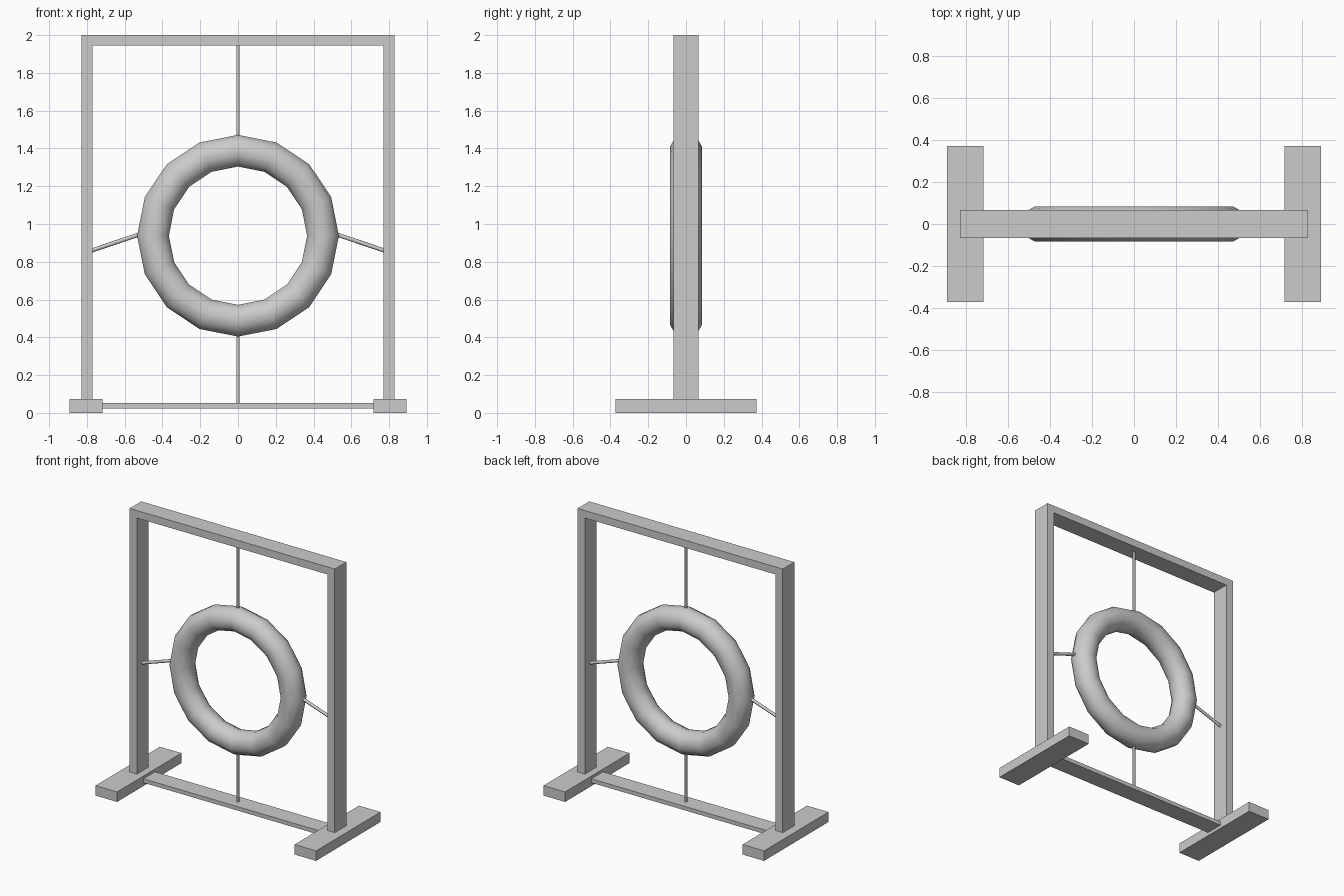
import bpy
import math
from mathutils import Vector

cube = bpy.data.objects.get("Cube")
if cube:
    bpy.data.objects.remove(cube, do_unlink=True)

grey = bpy.data.materials.new("light_grey")
grey.use_nodes = True
colour = (0.6, 0.6, 0.6, 1)
grey.diffuse_color = colour
grey.node_tree.nodes["Principled BSDF"].inputs["Base Color"].default_value = colour


def finish(name):
    obj = bpy.context.object
    obj.name = name
    obj.data.materials.append(grey)
    return obj


def box(name, low, high):
    low, high = Vector(low), Vector(high)
    bpy.ops.mesh.primitive_cube_add(size=1, location=(low + high) / 2)
    obj = finish(name)
    obj.scale = high - low
    bpy.ops.object.transform_apply(location=False, rotation=False)
    return obj


def rod(name, start, end, radius=0.009):
    start, end = Vector(start), Vector(end)
    axis = end - start
    bpy.ops.mesh.primitive_cylinder_add(vertices=12, radius=radius, depth=axis.length,
                                        location=(start + end) / 2)
    obj = finish(name)
    obj.rotation_euler = axis.to_track_quat("Z", "Y").to_euler()
    bpy.ops.object.shade_smooth_by_angle(angle=math.radians(40))
    return obj


HALF_DEPTH = 0.067
RING_Z = 0.938
RING_RADIUS = 0.45
TUBE = 0.087

# Frame: top beam, lower bar, and mirrored posts, feet and side rods
box("top_beam", (-0.829, -HALF_DEPTH, 1.945), (0.829, HALF_DEPTH, 2))
box("lower_bar", (-0.72, -HALF_DEPTH, 0.024), (0.72, HALF_DEPTH, 0.053))
for side, s in (("left", 1), ("right", -1)):
    inner, outer = sorted((s * 0.771, s * 0.829))
    box(side + "_post", (inner, -HALF_DEPTH, 0.073), (outer, HALF_DEPTH, 1.945))
    inner, outer = sorted((s * 0.718, s * 0.892))
    box(side + "_foot", (inner, -0.372, 0), (outer, 0.372, 0.073))
    rod(side + "_side_rod", (s * 0.5, 0, 0.952), (s * 0.774, 0, 0.86), 0.011)

# Vertical rods holding the ring
rod("upper_rod", (0, 0, RING_Z + RING_RADIUS), (0, 0, 1.945))
rod("lower_rod", (0, 0, 0.053), (0, 0, RING_Z - RING_RADIUS))

# Ring: a tube section with flat outer and inner faces, spun round the y axis
sections, sides = 16, 12
verts, faces = [], []
for i in range(sections):
    a = math.tau * i / sections
    for j in range(sides):
        b = math.tau * (j + 0.5) / sides
        r = RING_RADIUS + TUBE * math.cos(b)
        verts.append((r * math.sin(a), TUBE * math.sin(b), r * math.cos(a)))
        n, k = (i + 1) % sections, (j + 1) % sides
        faces.append((i * sides + j, i * sides + k, n * sides + k, n * sides + j))
mesh = bpy.data.meshes.new("ring")
mesh.from_pydata(verts, [], faces)
ring = bpy.data.objects.new("ring", mesh)
ring.location.z = RING_Z
bpy.context.collection.objects.link(ring)
bpy.ops.object.select_all(action="DESELECT")
ring.select_set(True)
bpy.context.view_layer.objects.active = ring
finish("ring")
bpy.ops.object.mode_set(mode="EDIT")
bpy.ops.mesh.select_all(action="SELECT")
bpy.ops.mesh.normals_make_consistent(inside=False)
bpy.ops.object.mode_set(mode="OBJECT")
bpy.ops.object.shade_smooth()
